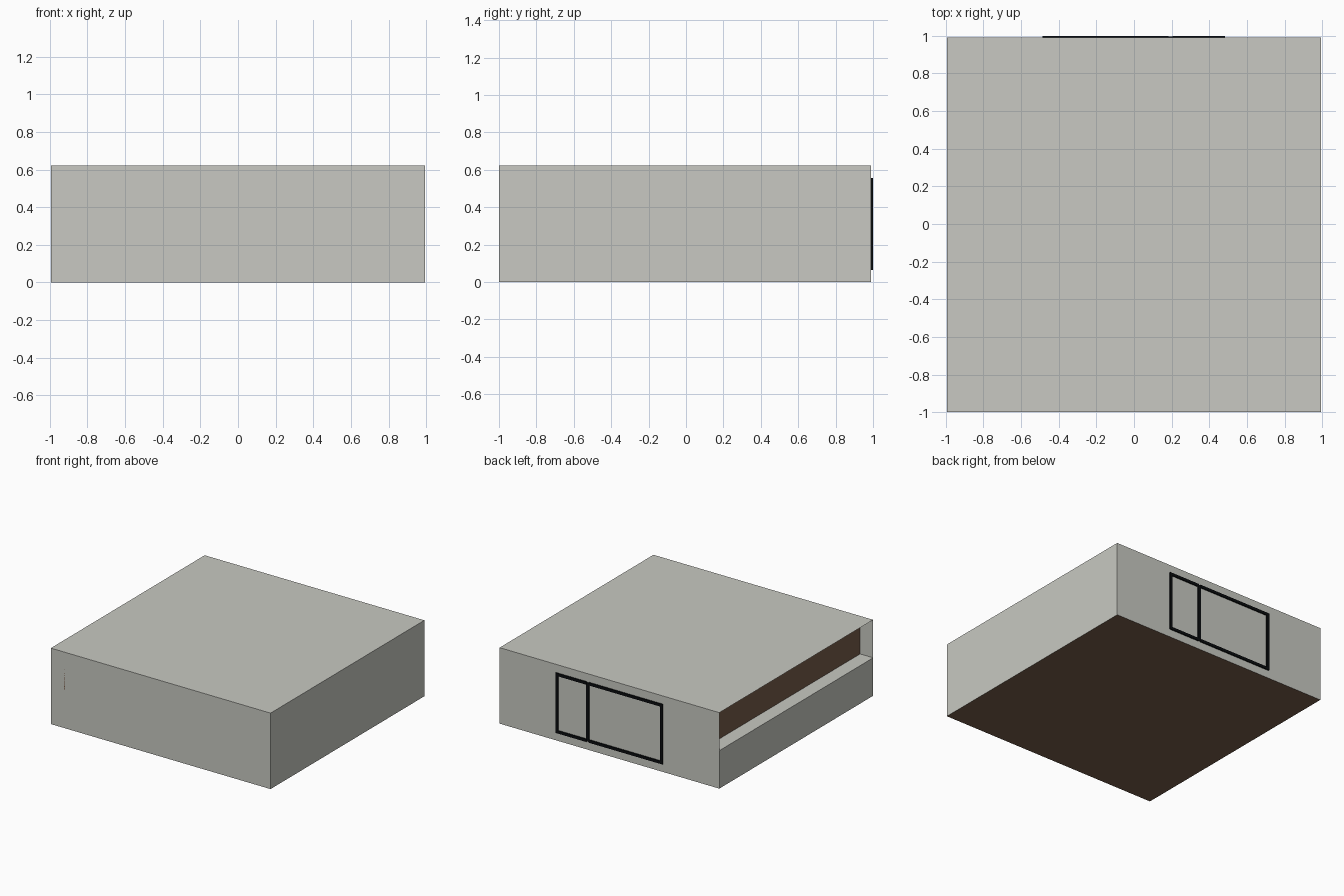
import bpy
import bmesh

if "Cube" in bpy.data.objects:
    bpy.data.objects.remove(bpy.data.objects["Cube"])

# Main dimensions
X = 0.995                # half width
Y0, Y1 = -1.0, 0.99      # front and back wall
H = 0.622                # roof height
SILL = 0.311             # bottom of the side recess
XR = -0.877              # back plane of the recess


def mat(name, rgb):
    m = bpy.data.materials.new(name)
    m.diffuse_color = (*rgb, 1)
    m.use_nodes = True
    m.node_tree.nodes["Principled BSDF"].inputs["Base Color"].default_value = m.diffuse_color
    return m


plaster = mat("warm grey plaster", (0.578, 0.584, 0.539))
wood = mat("brown wood", (0.185, 0.108, 0.068))
black = mat("black frame", (0.003, 0.004, 0.005))


def finish(name, bm, material):
    me = bpy.data.meshes.new(name)
    bm.to_mesh(me)
    bm.free()
    me.materials.append(material)
    ob = bpy.data.objects.new(name, me)
    bpy.context.collection.objects.link(ob)
    return ob


def sheet(name, lo, hi, material, flip=False):
    """Axis-aligned rectangle: lo and hi agree along one axis."""
    axis = [i for i in range(3) if lo[i] == hi[i]][0]
    u, v = (axis + 1) % 3, (axis + 2) % 3
    bm = bmesh.new()
    verts = []
    for a, b in ((lo, lo), (hi, lo), (hi, hi), (lo, hi)):
        co = list(lo)
        co[u], co[v] = a[u], b[v]
        verts.append(bm.verts.new(co))
    face = bm.faces.new(verts)
    if flip:
        face.normal_flip()
    return finish(name, bm, material)


def box(name, lo, hi, material):
    bm = bmesh.new()
    bmesh.ops.create_cube(bm, size=1)
    for v in bm.verts:
        v.co = [lo[i] if v.co[i] < 0 else hi[i] for i in range(3)]
    return finish(name, bm, material)


# Room shell: thin walls, roof and floor
sheet("floor", (-X, Y0, 0), (X, Y1, 0), wood, True)
sheet("roof", (-X, Y0, H), (X, Y1, H), plaster)
sheet("front_wall", (-X, Y0, 0), (X, Y0, H), plaster, True)
sheet("back_wall", (-X, Y1, 0), (X, Y1, H), plaster)
sheet("right_wall", (X, Y0, 0), (X, Y1, H), plaster)
sheet("left_lower_wall", (-X, Y0, 0), (-X, Y1, SILL), plaster, True)
sheet("recess_sill", (-X, Y0, SILL), (XR, Y1, SILL), plaster)

# Three wooden panels side by side at the back of the recess
step = (Y1 - Y0) / 3
for i in range(3):
    box(f"wood_panel_{i + 1}", (XR, Y0 + i * step, SILL),
        (XR + 0.01, Y0 + (i + 1) * step - 0.002, H - 0.002), wood)

# Sliding window frame on the back wall
L, R, B, T, W = -0.487, 0.483, 0.065, 0.556, 0.022
F0, F1 = Y1 - 0.004, 1.0
for name, a, b in (("wide", L, 0.184), ("narrow", 0.204, R)):
    box(f"{name}_top_rail", (a, F0, T - W), (b, F1, T), black)
    box(f"{name}_bottom_rail", (a, F0, B), (b, F1, B + W), black)
for name, a in (("left", L), ("right", R - W)):
    box(f"{name}_post", (a, F0, B + W), (a + W, F1, T - W), black)
box("middle_post", (0.18, F0, B + 0.004), (0.208, F1 - 0.004, T - 0.004), black)
